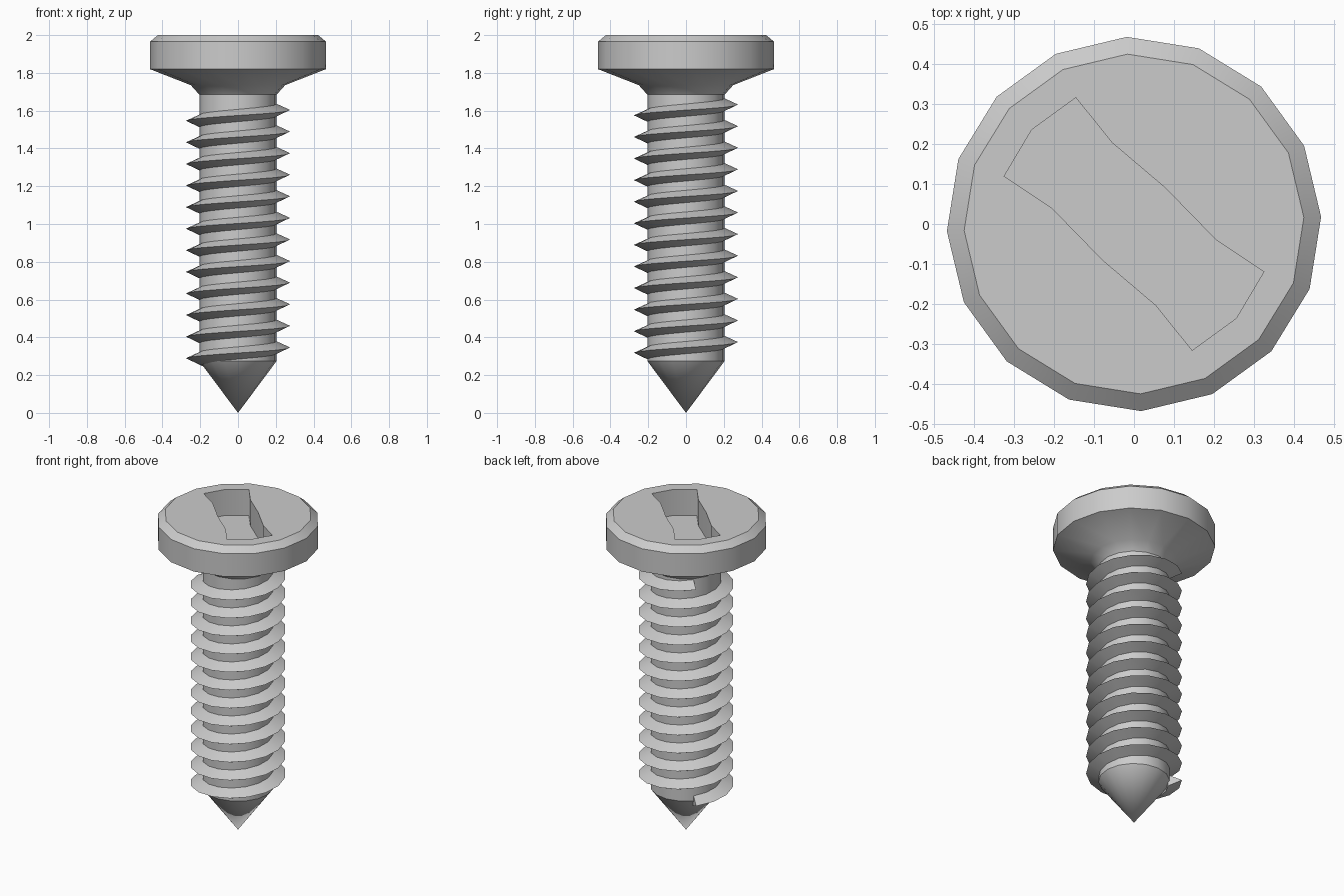
import bpy, bmesh, math

if "Cube" in bpy.data.objects:
    bpy.data.objects.remove(bpy.data.objects["Cube"])

SIDES = 16
OFFSET = math.radians(2.2)


def finish(name, bm):
    bmesh.ops.recalc_face_normals(bm, faces=bm.faces[:])
    mesh = bpy.data.meshes.new(name)
    bm.to_mesh(mesh)
    bm.free()
    ob = bpy.data.objects.new(name, mesh)
    bpy.context.collection.objects.link(ob)
    return ob


def smooth(ob, angle=30):
    bpy.ops.object.select_all(action='DESELECT')
    ob.select_set(True)
    bpy.context.view_layer.objects.active = ob
    bpy.ops.object.shade_smooth_by_angle(angle=math.radians(angle))


def polar(r, a, z):
    return (r * math.cos(a), r * math.sin(a), z)


def bridge(bm, a, b):
    for i in range(len(a)):
        j = (i + 1) % len(a)
        bm.faces.new((a[i], a[j], b[j], b[i]))


# Head, neck, shank and pointed tip as one turned profile
profile = [(0.424, 2.0), (0.467, 1.965), (0.467, 1.82), (0.25, 1.735),
           (0.205, 1.685), (0.205, 0.275)]
bm = bmesh.new()
rings = [[bm.verts.new(polar(r, OFFSET + math.tau * i / SIDES, z))
          for i in range(SIDES)] for r, z in profile]
for a, b in zip(rings, rings[1:]):
    bridge(bm, a, b)
bm.faces.new(rings[0])
tip = bm.verts.new((0, 0, 0))
for i in range(SIDES):
    bm.faces.new((rings[-1][i], rings[-1][(i + 1) % SIDES], tip))
body = finish("screw_body", bm)

# One-way drive slot: half outline, repeated by a half turn
half = [(-0.145, 0.315), (-0.055, 0.203), (0.078, 0.09),
        (0.205, -0.04), (0.324, -0.119), (0.255, -0.235)]
outline = half + [(-x, -y) for x, y in half]
bm = bmesh.new()
low, high = [[bm.verts.new((x, y, z)) for x, y in outline] for z in (1.835, 2.1)]
bridge(bm, low, high)
bm.faces.new(low)
bm.faces.new(high)
cutter = finish("slot_cutter", bm)
cutter.hide_render = True

cut = body.modifiers.new("slot", 'BOOLEAN')
cut.operation = 'DIFFERENCE'
cut.solver = 'EXACT'
cut.object = cutter
bpy.context.view_layer.objects.active = body
body.select_set(True)
bpy.ops.object.modifier_apply(modifier=cut.name)
bpy.data.objects.remove(cutter)
smooth(body)

# Thread: triangular section swept along a right-handed helix
PITCH, TURNS, START_Z = 0.1143, 12, 0.275
start = OFFSET + math.tau * 6 / SIDES
section = [(0.195, -0.037), (0.276, 0.0), (0.195, 0.037)]
bm = bmesh.new()
steps = [[bm.verts.new(polar(r, start + math.tau * i / SIDES,
                             START_Z + PITCH * i / SIDES + dz))
          for r, dz in section] for i in range(TURNS * SIDES + 1)]
for a, b in zip(steps, steps[1:]):
    bridge(bm, a, b)
bm.faces.new(steps[0])
bm.faces.new(steps[-1])
smooth(finish("thread", bm))
